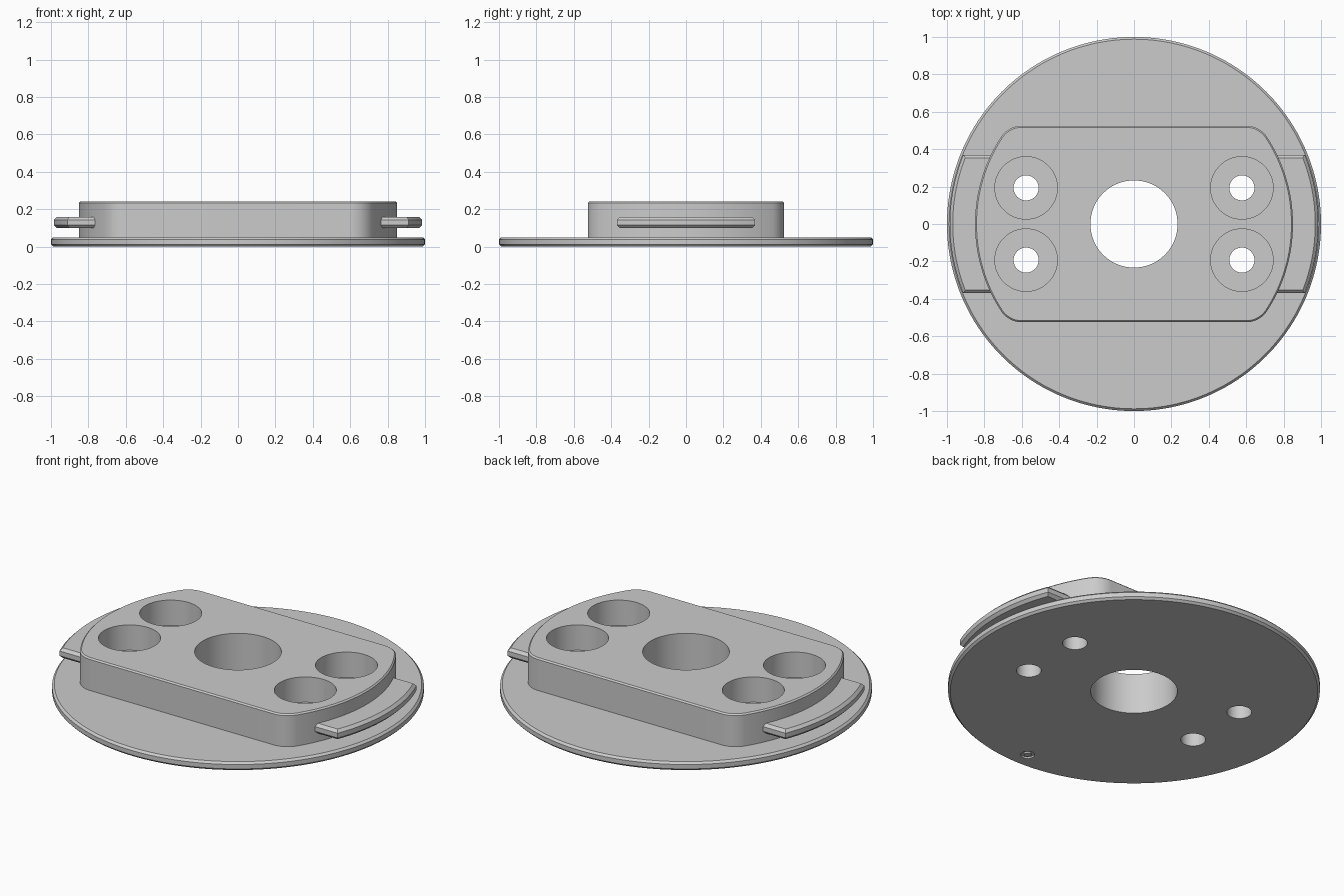
import bpy, bmesh
from math import sin, cos, pi, sqrt, asin, atan2

old = bpy.data.objects.get("Cube")
if old:
    bpy.data.objects.remove(old, do_unlink=True)

grey = bpy.data.materials.new("plain grey")
grey.use_nodes = True
grey.diffuse_color = (0.6, 0.6, 0.6, 1)
grey.node_tree.nodes["Principled BSDF"].inputs["Base Color"].default_value = (0.6, 0.6, 0.6, 1)


def arc(cx, cy, r, a0, a1, n):
    """Points along an arc, both ends included."""
    return [(cx + r * cos(a0 + (a1 - a0) * i / n), cy + r * sin(a0 + (a1 - a0) * i / n))
            for i in range(n + 1)]


def circle(cx, cy, r, n=128):
    return arc(cx, cy, r, 0, 2 * pi, n)[:-1]


def prism(name, outline, z0, z1, chamfer=0, levels=()):
    """Extrude an outline upward, chamfering the rims at the given levels."""
    bm = bmesh.new()
    base = bm.faces.new([bm.verts.new((x, y, z0)) for x, y in outline])
    ext = bmesh.ops.extrude_face_region(bm, geom=[base], use_keep_orig=True)
    for v in ext["geom"]:
        if isinstance(v, bmesh.types.BMVert):
            v.co.z = z1
    bmesh.ops.recalc_face_normals(bm, faces=bm.faces)
    if chamfer:
        rims = [e for e in bm.edges
                if any(all(abs(v.co.z - z) < 1e-5 for v in e.verts) for z in levels)]
        bmesh.ops.bevel(bm, geom=rims, offset=chamfer, offset_type='OFFSET',
                        segments=1, profile=0.5, affect='EDGES')
    mesh = bpy.data.meshes.new(name)
    bm.to_mesh(mesh)
    bm.free()
    mesh.materials.append(grey)
    obj = bpy.data.objects.new(name, mesh)
    bpy.context.collection.objects.link(obj)
    return obj


def select(obj):
    bpy.ops.object.select_all(action='DESELECT')
    obj.select_set(True)
    bpy.context.view_layer.objects.active = obj


def cut(obj, x, y, r, z0, z1, n=64):
    """Bore a round hole, then discard the cutter."""
    tool = prism("cutter", circle(x, y, r, n), z0, z1)
    tool.hide_render = True
    mod = obj.modifiers.new("bore", 'BOOLEAN')
    mod.operation, mod.solver, mod.object = 'DIFFERENCE', 'EXACT', tool
    select(obj)
    bpy.ops.object.modifier_apply(modifier=mod.name)
    bpy.data.objects.remove(tool, do_unlink=True)


# Round base plate
plate_top, body_top = 0.05, 0.242
base_plate = prism("base_plate", circle(0, 0, 1, 160), 0, plate_top, 0.012, (0, plate_top))

# Raised body: flat front and back, arced ends, rounded corners
R, half, fx = 0.85, 0.525, 0.6
fr = (R * R - fx * fx - half * half) / (2 * (R - half))
fy = half - fr
t = atan2(fy, fx)
end = arc(fx, -fy, fr, -pi / 2, -t, 12) + arc(0, 0, R, -t, t, 32)[1:-1] + arc(fx, fy, fr, t, pi / 2, 12)
body = prism("raised_body", end + [(-x, -y) for x, y in end],
             plate_top, body_top, 0.008, (body_top,))

# Central bore and four counterbored bolt holes
for part in (base_plate, body):
    cut(part, 0, 0, 0.233, -0.1, 0.4, 96)
    for sx in (-1, 1):
        for sy in (-1, 1):
            cut(part, sx * 0.577, sy * 0.193, 0.067, -0.1, 0.4)
for sx in (-1, 1):
    for sy in (-1, 1):
        cut(body, sx * 0.577, sy * 0.193, 0.167, 0.092, 0.4)

# Small ring groove under the plate
cut(base_plate, 0, -0.89, 0.038, -0.1, 0.01, 32)
ring_center = prism("groove_center", circle(0, -0.89, 0.02, 32), 0, 0.012)

# Curved locking tabs on both ends
parts = [base_plate, body, ring_center]
ty, r_out, r_in = 0.37, 0.985, 0.81
ao, ai = asin(ty / r_out), asin(ty / r_in)
tab = arc(0, 0, r_out, -ao, ao, 28) + arc(0, 0, r_in, ai, -ai, 28)
for name, s in (("left_tab", 1), ("right_tab", -1)):
    parts.append(prism(name, [(s * x, s * y) for x, y in tab], 0.099, 0.159, 0.016, (0.099, 0.159)))

for part in parts:
    select(part)
    bpy.ops.object.shade_smooth_by_angle(angle=pi / 6)
